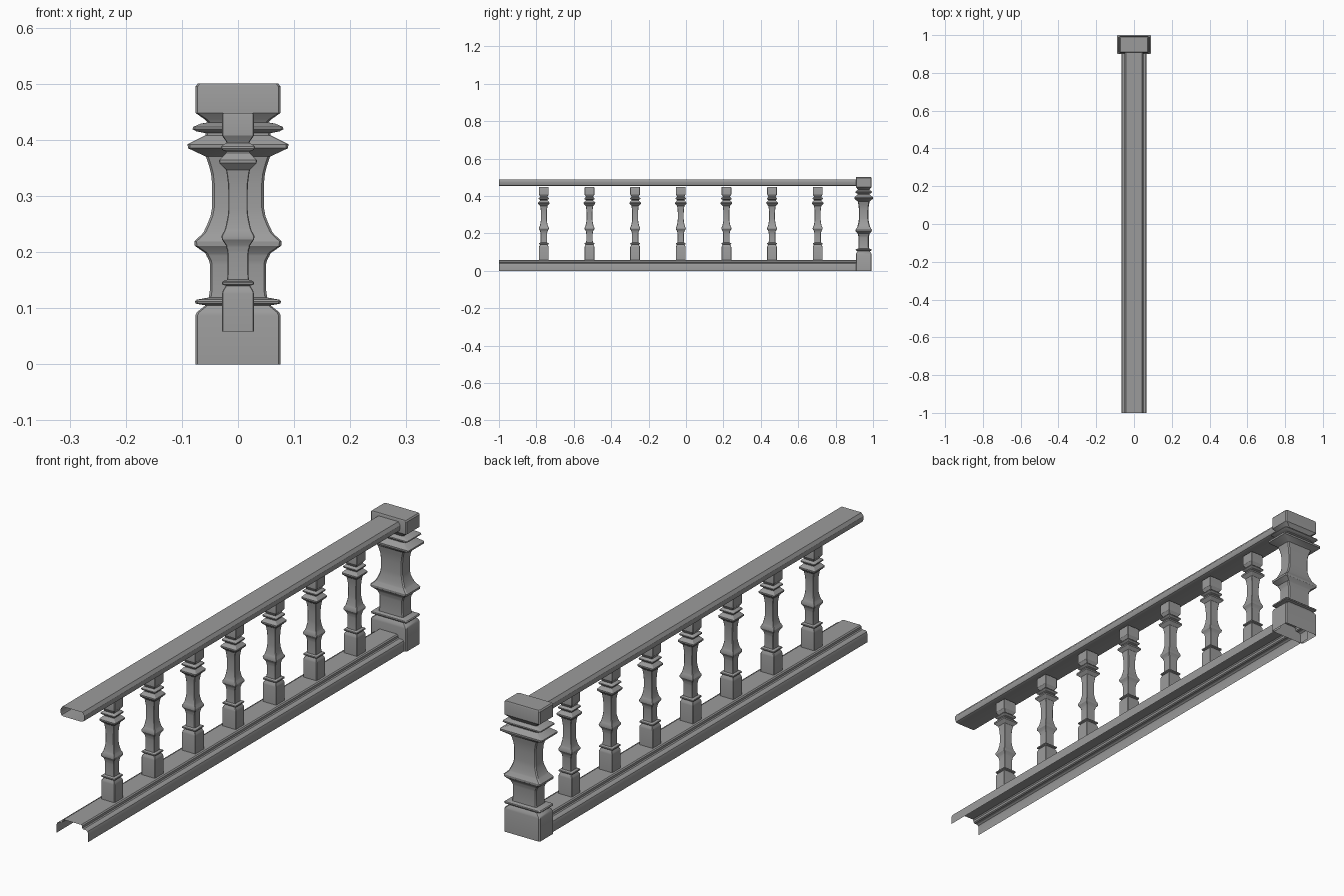
import bpy
import bmesh

if "Cube" in bpy.data.objects:
    bpy.data.objects.remove(bpy.data.objects["Cube"], do_unlink=True)

stone = bpy.data.materials.new("grey_stone")
stone.use_nodes = True
stone.diffuse_color = (0.33, 0.33, 0.33, 1)
stone.node_tree.nodes["Principled BSDF"].inputs["Base Color"].default_value = (0.33, 0.33, 0.33, 1)


def finish(bm, name):
    mesh = bpy.data.meshes.new(name)
    bm.to_mesh(mesh)
    bm.free()
    mesh.materials.append(stone)
    obj = bpy.data.objects.new(name, mesh)
    bpy.context.collection.objects.link(obj)
    bpy.ops.object.select_all(action='DESELECT')
    obj.select_set(True)
    bpy.context.view_layer.objects.active = obj
    bpy.ops.object.shade_smooth_by_angle(angle=0.5)
    return obj


# Turned-style outline shared by post and balusters: half width, height
OUTLINE = [
    (.076, 0), (.076, .087), (.073, .093), (.058, .105), (.075, .108), (.077, .112),
    (.074, .115), (.052, .119), (.050, .133), (.050, .178), (.052, .186), (.056, .193),
    (.058, .198), (.077, .211), (.078, .219), (.064, .232), (.061, .236), (.055, .249),
    (.049, .264), (.046, .28), (.046, .32), (.048, .34), (.052, .355), (.057, .37),
    (.089, .385), (.090, .392), (.058, .408), (.058, .412), (.074, .415), (.081, .419),
    (.080, .423), (.066, .429), (.054, .431), (.060, .437), (.076, .448), (.076, .495),
    (.072, .5)]


def column(name, y, depth, scale_x, scale_z, base):
    """Loft a chamfered rectangle up the outline; depth is y size over x size."""
    bm = bmesh.new()
    rings = []
    for w, z in OUTLINE:
        a = w * scale_x
        b = a * depth
        c = .004 * scale_x
        corners = [(a, c - b), (a, b - c), (a - c, b), (c - a, b),
                   (-a, b - c), (-a, c - b), (c - a, -b), (a - c, -b)]
        rings.append([bm.verts.new((p, y + q, base + z * scale_z)) for p, q in corners])
    for low, high in zip(rings, rings[1:]):
        for i in range(8):
            j = (i + 1) % 8
            bm.faces.new((low[i], low[j], high[j], high[i]))
    bm.faces.new(rings[-1])
    return finish(bm, name)


def rail(name, half, start, end, closed):
    """Sweep a profile, mirrored about x = 0, along y as an open-ended shell."""
    profile = half + [(-x, z) for x, z in reversed(half)]
    bm = bmesh.new()
    near = [bm.verts.new((x, start, z)) for x, z in profile]
    far = [bm.verts.new((x, end, z)) for x, z in profile]
    count = len(profile)
    for i in range(count if closed else count - 1):
        j = (i + 1) % count
        bm.faces.new((near[i], far[i], far[j], near[j]))
    return finish(bm, name)


# End post
column("end_post", .95, .555, 1, 1, 0)

# Seven balusters
for n in range(7):
    column(f"baluster_{n + 1}", -.76 + n * .244, .92, .374, .78, .058)

# Handrail and hollow base rail
rail("handrail", [(.038, .452), (.046, .455), (.05, .464), (.05, .477), (.042, .489)],
     -1, .95, True)
rail("base_rail", [(.067, 0), (.067, .031), (.064, .039), (.058, .043), (.046, .043),
                   (.042, .046), (.041, .054), (.037, .058)], -1, .95, False)
